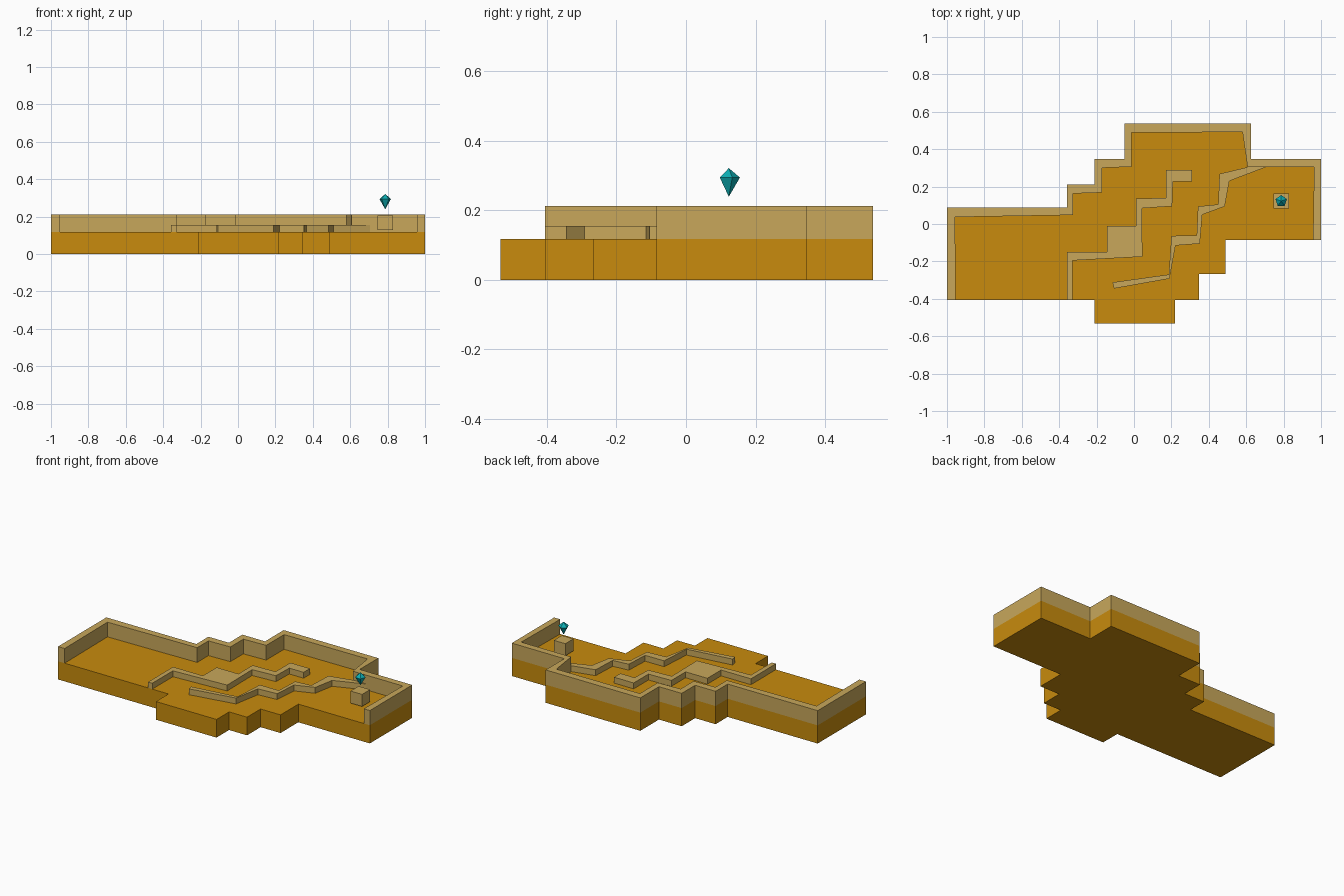
import bpy, bmesh, math

if "Cube" in bpy.data.objects:
    bpy.data.objects.remove(bpy.data.objects["Cube"])


def material(name, rgb):
    m = bpy.data.materials.new(name)
    m.diffuse_color = (*rgb, 1.0)
    m.use_nodes = True
    m.node_tree.nodes["Principled BSDF"].inputs["Base Color"].default_value = m.diffuse_color
    return m


OCHRE = material("ochre_ground", (0.58, 0.26, 0.004))
SAND = material("pale_sandstone", (0.58, 0.39, 0.105))
TEAL = material("teal_crystal", (0.004, 0.42, 0.45))


def finish(bm, name, mat):
    bmesh.ops.recalc_face_normals(bm, faces=bm.faces[:])
    me = bpy.data.meshes.new(name)
    bm.to_mesh(me)
    bm.free()
    me.materials.append(mat)
    ob = bpy.data.objects.new(name, me)
    bpy.context.collection.objects.link(ob)
    return ob


def prism(name, outline, z0, z1, mat):
    """Extrude a plan outline upward from z0 to z1."""
    bm = bmesh.new()
    face = bm.faces.new([bm.verts.new((x, y, z0)) for x, y in outline])
    ext = bmesh.ops.extrude_face_region(bm, geom=[face], use_keep_orig=True)
    for v in ext["geom"]:
        if isinstance(v, bmesh.types.BMVert):
            v.co.z = z1
    return finish(bm, name, mat)


FLOOR_Z, LOW_Z, HIGH_Z = 0.117, 0.155, 0.212

# Stepped plan: back edge (right to left) and front edge (left to right)
back_edge = [(1, -0.085), (1, 0.347), (0.625, 0.347), (0.625, 0.537),
             (-0.05, 0.537), (-0.05, 0.347), (-0.212, 0.347), (-0.212, 0.21),
             (-0.358, 0.21), (-0.358, 0.087), (-1, 0.087), (-1, -0.405)]
front_edge = [(-0.212, -0.405), (-0.212, -0.533), (0.22, -0.533), (0.22, -0.405),
              (0.348, -0.405), (0.348, -0.267), (0.49, -0.267), (0.49, -0.085)]
prism("ground_slab", back_edge + front_edge, 0, FLOOR_Z, OCHRE)

# High perimeter wall around the back and both ends
inner_edge = [(-0.953, -0.405), (-0.957, 0.037), (-0.325, 0.048), (-0.325, 0.163),
              (-0.172, 0.168), (-0.172, 0.3), (-0.013, 0.306), (-0.013, 0.488),
              (0.58, 0.492), (0.607, 0.304), (0.963, 0.304), (0.957, -0.085)]
prism("perimeter_wall", back_edge + inner_edge, FLOOR_Z, HIGH_Z, SAND)

# Low stepped walls crossing the floor
prism("left_low_wall",
      [(-0.358, -0.405), (-0.358, -0.15), (-0.145, -0.15), (-0.145, -0.01),
       (0.01, -0.01), (0.01, 0.135), (0.17, 0.14), (0.17, 0.29),
       (0.31, 0.29), (0.31, 0.226), (0.208, 0.226), (0.204, 0.095),
       (0.042, 0.084), (0.045, -0.175), (-0.328, -0.195), (-0.328, -0.405)],
      FLOOR_Z, LOW_Z, SAND)
prism("right_low_wall",
      [(-0.115, -0.312), (0.186, -0.27), (0.2, -0.063), (0.335, -0.062),
       (0.342, 0.094), (0.45, 0.105), (0.457, 0.268), (0.607, 0.304),
       (0.705, 0.304), (0.51, 0.23), (0.485, 0.094), (0.365, 0.05),
       (0.352, -0.105), (0.222, -0.115), (0.19, -0.292), (-0.107, -0.345)],
      FLOOR_Z, LOW_Z, SAND)

# Pedestal block under the crystal
GX, GY = 0.787, 0.123
h = 0.041
prism("pedestal", [(GX - h, GY - h), (GX + h, GY - h), (GX + h, GY + h), (GX - h, GY + h)],
      0.128, 0.206, SAND)

# Five-sided floating crystal: short point above, long point below
bm = bmesh.new()
ring = [bm.verts.new((GX + 0.032 * math.cos(a), GY + 0.032 * math.sin(a), 0.294))
        for a in (math.pi / 2 + i * math.tau / 5 for i in range(5))]
top = bm.verts.new((GX, GY, 0.321))
tip = bm.verts.new((GX, GY, 0.239))
for i in range(5):
    a, b = ring[i], ring[(i + 1) % 5]
    bm.faces.new((a, b, top))
    bm.faces.new((b, a, tip))
finish(bm, "floating_crystal", TEAL)
